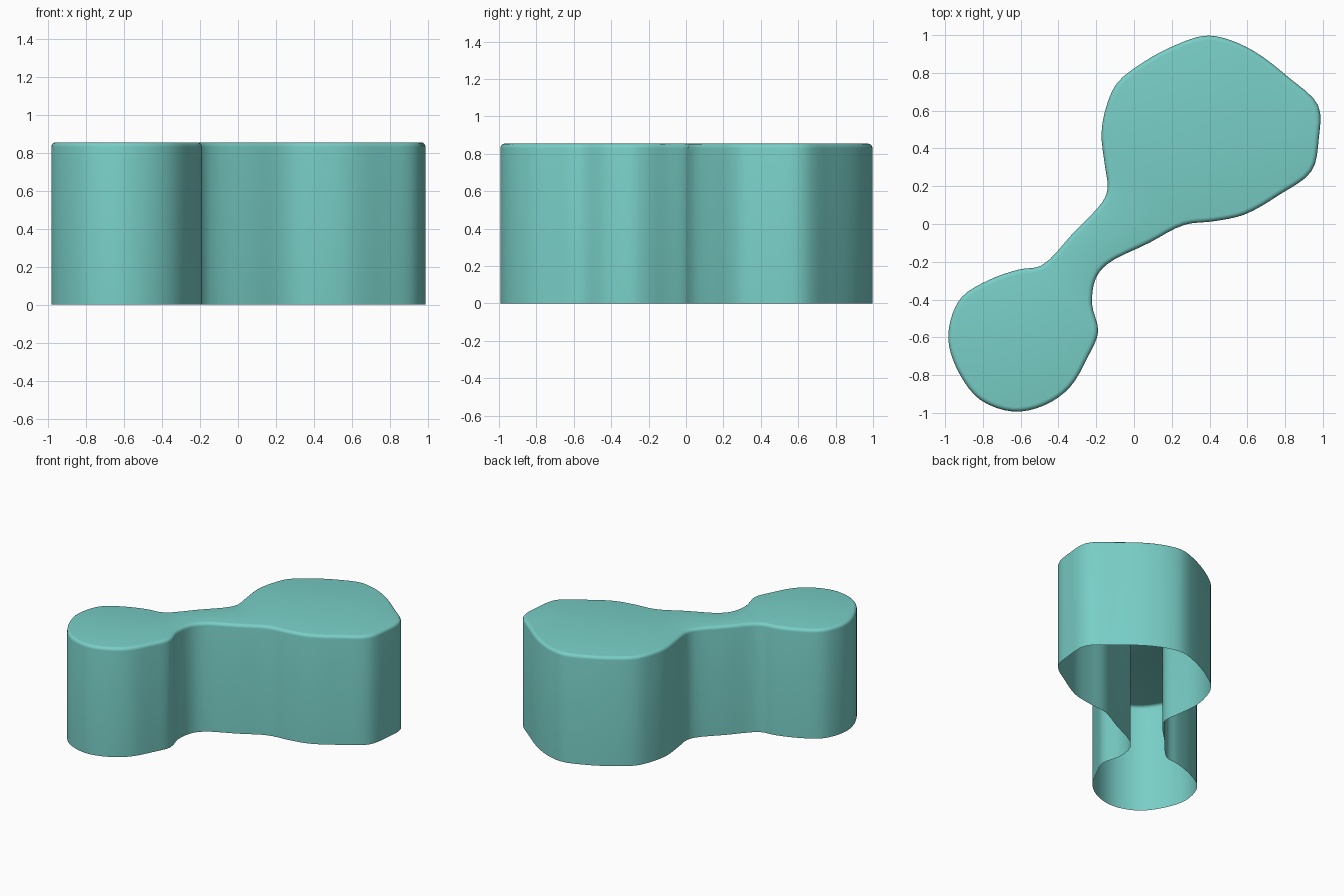
import bpy, bmesh, math
from mathutils import Vector

if "Cube" in bpy.data.objects:
    bpy.data.objects.remove(bpy.data.objects["Cube"])

HEIGHT, RIM, STEPS = 0.855, 0.025, 4

# Outline seen from above, counter-clockwise: large lobe, neck, small lobe, neck
OUTLINE = [
    (0.975, 0.627), (0.82, 0.775), (0.635, 0.915), (0.48, 0.983), (0.37, 0.996),
    (0.215, 0.945), (0.055, 0.86), (-0.09, 0.745), (-0.15, 0.61), (-0.172, 0.475),
    (-0.155, 0.315), (-0.14, 0.19), (-0.165, 0.12), (-0.315, -0.04), (-0.49, -0.22),
    (-0.605, -0.24), (-0.765, -0.295), (-0.91, -0.385), (-0.97, -0.505),
    (-0.98, -0.64), (-0.92, -0.8), (-0.815, -0.93), (-0.64, -0.993), (-0.475, -0.96),
    (-0.34, -0.865), (-0.245, -0.705), (-0.19, -0.57), (-0.222, -0.425),
    (-0.205, -0.295), (-0.145, -0.215), (0.08, -0.1), (0.265, -0.005),
    (0.425, 0.015), (0.585, 0.05), (0.77, 0.155), (0.94, 0.28), (0.978, 0.45)]


def smooth_outline(points, steps):
    """Closed centripetal spline through the points."""
    pts, out, n = [Vector(p) for p in points], [], len(points)
    for i in range(n):
        p = [pts[(i + k) % n] for k in (-1, 0, 1, 2)]
        t = [0.0]
        for a, b in zip(p, p[1:]):
            t.append(t[-1] + math.sqrt((b - a).length))
        mix = lambda a, b, ta, tb, u: a.lerp(b, (u - ta) / (tb - ta))
        for s in range(steps):
            u = t[1] + (t[2] - t[1]) * s / steps
            a = [mix(p[k], p[k + 1], t[k], t[k + 1], u) for k in range(3)]
            b = [mix(a[k], a[k + 1], t[k], t[k + 2], u) for k in range(2)]
            out.append(mix(b[0], b[1], t[1], t[2], u))
    return out


base = smooth_outline(OUTLINE, STEPS)
n = len(base)
normals = []
for i in range(n):
    d = (base[(i + 1) % n] - base[i - 1]).normalized()
    normals.append(Vector((d.y, -d.x)))

# Wall rings from the open foot up, then a rounded rim
levels = [(0.0, 0.0)]
for k in range(5):
    a = math.pi / 2 * k / 4
    levels.append((RIM * (1 - math.cos(a)), HEIGHT - RIM * (1 - math.sin(a))))

bm = bmesh.new()
rings = []
for inset, z in levels:
    rings.append([bm.verts.new((*(p - q * inset), z)) for p, q in zip(base, normals)])
for low, high in zip(rings, rings[1:]):
    for i in range(n):
        j = (i + 1) % n
        bm.faces.new((low[i], low[j], high[j], high[i]))

# Flat lid; the underside stays open
lid = bm.faces.new(rings[-1])
bmesh.ops.triangulate(bm, faces=[lid])

mesh = bpy.data.meshes.new("two_lobed_cover")
bm.to_mesh(mesh)
bm.free()
cover = bpy.data.objects.new("two_lobed_cover", mesh)
bpy.context.collection.objects.link(cover)

# Teal surface, smooth shaded
teal = bpy.data.materials.new("teal")
teal.diffuse_color = (0.19, 0.62, 0.57, 1)
teal.use_nodes = True
teal.node_tree.nodes["Principled BSDF"].inputs["Base Color"].default_value = teal.diffuse_color
mesh.materials.append(teal)
bpy.context.view_layer.objects.active = cover
cover.select_set(True)
bpy.ops.object.shade_smooth_by_angle(angle=math.radians(40))
